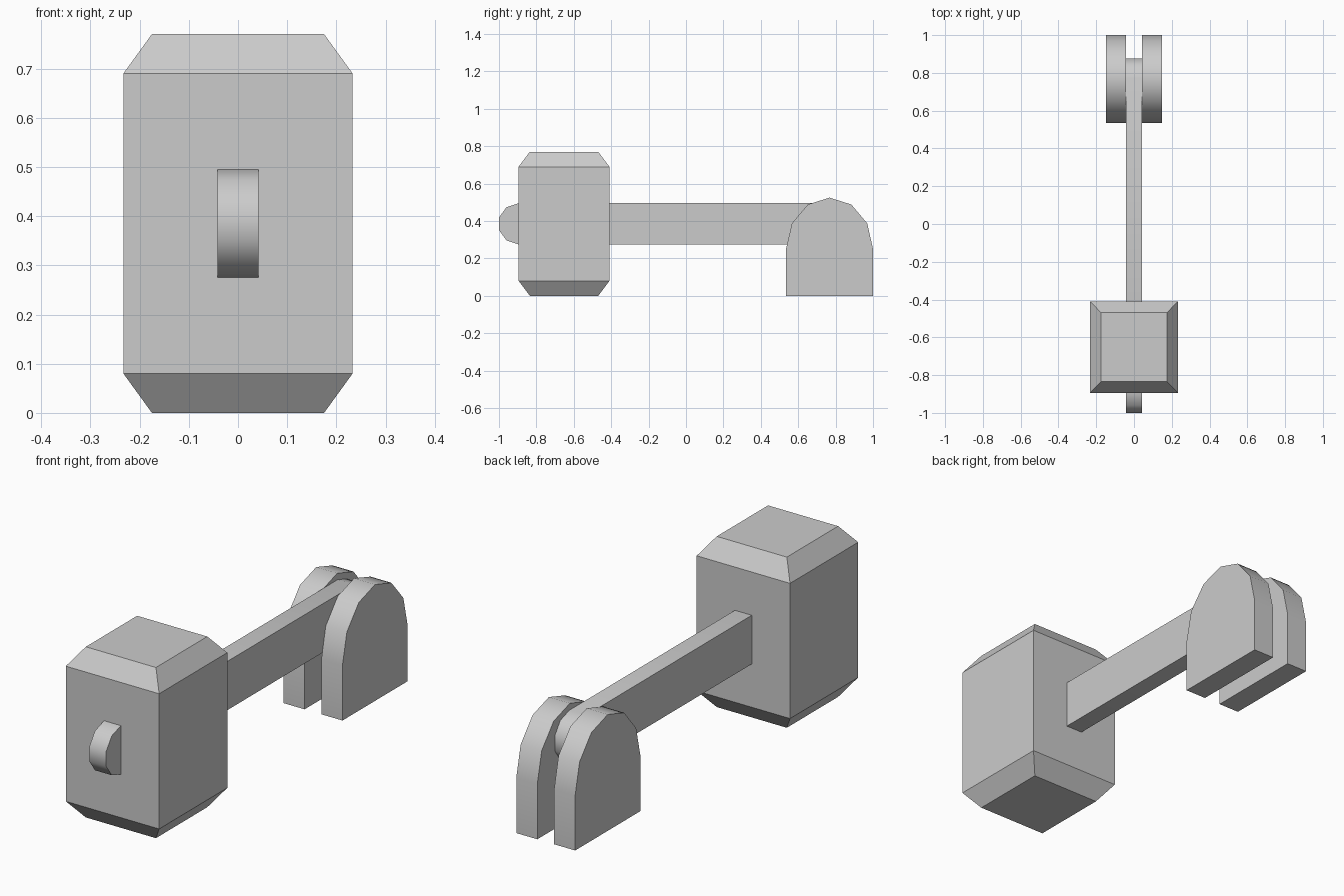
import bpy, bmesh, math

if "Cube" in bpy.data.objects:
    bpy.data.objects.remove(bpy.data.objects["Cube"], do_unlink=True)

grey = bpy.data.materials.new("light grey")
grey.use_nodes = True
colour = (0.6, 0.6, 0.6, 1.0)
grey.diffuse_color = colour
grey.node_tree.nodes["Principled BSDF"].inputs["Base Color"].default_value = colour


def finish(name, bm, smooth_angle=None):
    """Turn a bmesh into a named, coloured object."""
    bmesh.ops.recalc_face_normals(bm, faces=bm.faces[:])
    mesh = bpy.data.meshes.new(name)
    bm.to_mesh(mesh)
    bm.free()
    mesh.materials.append(grey)
    obj = bpy.data.objects.new(name, mesh)
    bpy.context.collection.objects.link(obj)
    if smooth_angle:
        bpy.ops.object.select_all(action='DESELECT')
        obj.select_set(True)
        bpy.context.view_layer.objects.active = obj
        bpy.ops.object.shade_smooth_by_angle(angle=math.radians(smooth_angle))
    return obj


def extrude_profile(name, points, x0, x1):
    """Extrude a (y, z) outline from x0 to x1."""
    bm = bmesh.new()
    face = bm.faces.new([bm.verts.new((x0, y, z)) for y, z in points])
    result = bmesh.ops.extrude_face_region(bm, geom=[face])
    verts = [v for v in result["geom"] if isinstance(v, bmesh.types.BMVert)]
    bmesh.ops.translate(bm, verts=verts, vec=(x1 - x0, 0, 0))
    return finish(name, bm, 45)


def arc(cy, cz, ry, rz, start, end, steps):
    """Points on an elliptical arc, angles in degrees."""
    angles = [math.radians(start + (end - start) * i / steps) for i in range(steps + 1)]
    return [(cy + ry * math.cos(a), cz + rz * math.sin(a)) for a in angles]


# Hammer head: stacked rectangles give the chamfered top and bottom
bm = bmesh.new()
rings = []
for z, hx, hy in [(0, 0.175, 0.183), (0.08, 0.233, 0.243),
                  (0.69, 0.233, 0.243), (0.77, 0.175, 0.183)]:
    rings.append([bm.verts.new((sx * hx, -0.652 + sy * hy, z))
                  for sx, sy in ((-1, -1), (1, -1), (1, 1), (-1, 1))])
for low, high in zip(rings, rings[1:]):
    for i in range(4):
        j = (i + 1) % 4
        bm.faces.new((low[i], low[j], high[j], high[i]))
bm.faces.new(rings[0])
bm.faces.new(rings[-1])
finish("hammer_head", bm)

# Handle: flat bar with rounded ends, running through the head
radius = 0.11
handle = arc(-0.895, 0.385, radius, radius, 90, 270, 5)
handle += arc(0.771, 0.385, radius, radius, -90, 90, 5)
extrude_profile("handle", handle, -0.042, 0.042)

# Pivot supports: arched plates on both sides of the handle
arch = [(0.535, 0), (1.0, 0)] + arc(0.7675, 0.25, 0.2325, 0.275, 0, 180, 6)
for side, name in ((1, "left_support"), (-1, "right_support")):
    extrude_profile(name, arch, side * 0.042, side * 0.147)
